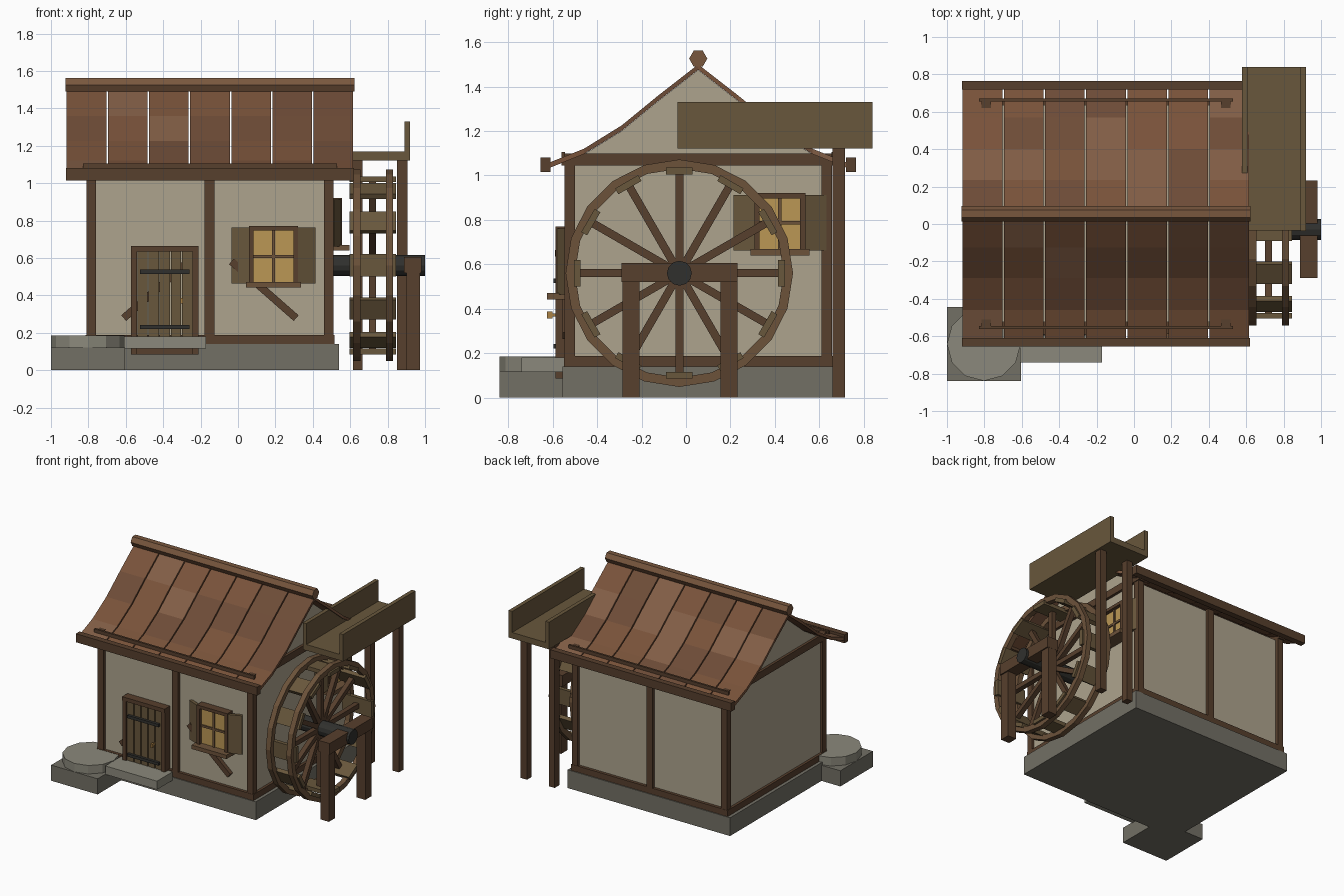
import bpy, bmesh, math, random
from mathutils import Matrix, Vector

if "Cube" in bpy.data.objects:
    bpy.data.objects.remove(bpy.data.objects["Cube"])

random.seed(4)

def mat(name, r, g, b):
    m = bpy.data.materials.new(name)
    m.diffuse_color = (r, g, b, 1)
    m.use_nodes = True
    m.node_tree.nodes["Principled BSDF"].inputs["Base Color"].default_value = m.diffuse_color
    return m

PLASTER = mat("plaster", 0.42, 0.37, 0.27)
DARK = mat("dark_wood", 0.095, 0.05, 0.026)
WOOD = mat("wood", 0.15, 0.085, 0.042)
PLANK = mat("plank_wood", 0.14, 0.095, 0.045)
STONE = mat("stone", 0.17, 0.16, 0.13)
PALE = mat("pale_stone", 0.26, 0.25, 0.2)
IRON = mat("iron", 0.03, 0.03, 0.027)
GLASS = mat("glass", 0.5, 0.31, 0.09)
BRASS = mat("brass", 0.4, 0.22, 0.06)
ROOF = [mat("roof_a", 0.19, 0.085, 0.042), mat("roof_b", 0.155, 0.072, 0.038),
        mat("roof_c", 0.22, 0.11, 0.06)]
RIDGE = mat("ridge_wood", 0.19, 0.095, 0.048)

def finish(name, bm, *mats):
    bmesh.ops.recalc_face_normals(bm, faces=bm.faces)
    me = bpy.data.meshes.new(name)
    bm.to_mesh(me)
    bm.free()
    for m in mats:
        me.materials.append(m)
    ob = bpy.data.objects.new(name, me)
    bpy.context.collection.objects.link(ob)
    return ob

def box(name, x, y, z, m, M=Matrix()):
    """Box from (min, max) pairs, optionally moved by a matrix."""
    bm = bmesh.new()
    c = Matrix.Translation([(a + b) / 2 for a, b in (x, y, z)])
    s = Matrix.Diagonal([b - a for a, b in (x, y, z)] + [1])
    bmesh.ops.create_cube(bm, size=1, matrix=M @ c @ s)
    return finish(name, bm, m)

def cyl(name, sides, r, length, M, m):
    bm = bmesh.new()
    bmesh.ops.create_cone(bm, cap_ends=True, segments=sides, radius1=r, radius2=r,
                          depth=length, matrix=M)
    return finish(name, bm, m)

T = Matrix.Translation
def R(a, axis):
    return Matrix.Rotation(a, 4, axis)

CX, CY = -0.15, 0.055   # house centre

# Foundation, step and millstone
box("foundation", (-0.84, 0.54), (-0.555, 0.665), (0, 0.14), STONE)
box("door_step", (-0.61, -0.17), (-0.74, -0.55), (0.115, 0.18), PALE)
box("millstone_block", (-1, -0.605), (-0.84, -0.445), (0, 0.12), STONE)
cyl("millstone", 12, 0.197, 0.066, T((-0.803, -0.642, 0.152)), PALE)

# Walls and gables
box("walls", (-0.795, 0.495), (-0.525, 0.635), (0.14, 1.04), PLASTER)
PROFILE = [(0, 1.5), (0.18, 1.36), (0.345, 1.225), (0.515, 1.12), (0.69, 1.05)]
for gx in (-0.795, 0.475):
    bm = bmesh.new()
    pts = [(CY - d, z - 0.025) for d, z in PROFILE[3::-1]] + [(CY + d, z - 0.025) for d, z in PROFILE[1:4]]
    pts = [(CY - 0.56, 1.04)] + pts + [(CY + 0.56, 1.04)]
    f = bm.faces.new([bm.verts.new((gx, y, z)) for y, z in pts])
    g = bmesh.ops.extrude_face_region(bm, geom=[f])
    bmesh.ops.translate(bm, vec=(0.02, 0, 0), verts=[v for v in g["geom"] if isinstance(v, bmesh.types.BMVert)])
    finish("gable", bm, PLASTER)

# Timber frame: posts, sills, tie beams
for y in ((-0.548, -0.5), (0.61, 0.658)):
    for x in ((-0.81, -0.76), (-0.178, -0.125), (0.46, 0.51)):
        box("wall_post", x, y, (0.14, 1.05), DARK)
    box("sill_beam", (-0.815, 0.515), y, (0.14, 0.187), DARK)
for x in ((-0.815, -0.765), (0.465, 0.515)):
    box("side_sill_beam", x, (-0.55, 0.66), (0.14, 0.187), DARK)
    box("tie_beam", x, (-0.56, 0.67), (1.045, 1.1), DARK)

# Front diagonal braces
for s in (-1, 1):
    box("brace", (-0.23, 0.23), (-0.556, -0.52), (-0.02, 0.02), DARK,
        T((CX + s * 0.288, 0, 0.43)) @ R(s * 0.72, 'Y'))

# Roof panels: seven curved strips per side, eave beams and battens
for s in (-1, 1):
    for i in range(7):
        x0 = -0.92 + i * 0.22 + 0.004
        bm = bmesh.new()
        rows = [[[bm.verts.new((x, CY + s * d, z - t)) for x in (x0, x0 + 0.212)]
                 for t in (0, 0.024)] for d, z in PROFILE]
        for (a, b), (c, d) in zip(rows, rows[1:]):
            k = random.choice((0, 0, 1, 2))
            for q in ((a[0], a[1], c[1], c[0]), (b[0], b[1], d[1], d[0]),
                      (a[0], b[0], d[0], c[0]), (a[1], b[1], d[1], c[1])):
                bm.faces.new(q).material_index = k
        for a, b in (rows[0], rows[-1]):
            bm.faces.new((a[0], a[1], b[1], b[0]))
        finish("roof_panel", bm, *ROOF)
    y = sorted((CY + s * 0.665, CY + s * 0.71))
    box("eave_beam", (-0.92, 0.62), y, (1.015, 1.08), DARK)
    y = sorted((CY + s * 0.6, CY + s * 0.616))
    box("roof_batten", (-0.83, 0.53), y, (1.075, 1.106), DARK)
cyl("ridge_beam", 6, 0.041, 1.545, T((CX, CY, 1.526)) @ R(math.pi / 2, 'Y'), RIDGE)

# Door with frame, planks, straps and handle
for x in ((-0.572, -0.54), (-0.242, -0.21)):
    box("door_jamb", x, (-0.588, -0.52), (0.085, 0.665), DARK)
box("door_lintel", (-0.572, -0.21), (-0.59, -0.52), (0.635, 0.665), DARK)
box("door_threshold", (-0.572, -0.21), (-0.575, -0.52), (0.085, 0.12), DARK)
for i in range(5):
    x = -0.54 + i * 0.0596
    box("door_plank", (x + 0.002, x + 0.057), (-0.576, -0.52), (0.12, 0.635), PLANK)
for z in (0.22, 0.515):
    box("door_strap", (-0.525, -0.26), (-0.596, -0.57), (z, z + 0.022), IRON)
box("door_handle", (-0.308, -0.293), (-0.625, -0.6), (0.357, 0.387), BRASS)
box("door_handle_stem", (-0.305, -0.296), (-0.61, -0.57), (0.366, 0.378), BRASS)

# Windows: outward is local -y
def window(M, hw, h):
    t = 0.024
    box("window_glass", (-hw + t, hw - t), (-0.035, 0.005), (0, h - t), GLASS, M)
    for s in (-1, 1):
        box("window_jamb", sorted((s * hw, s * (hw - t))), (-0.062, 0), (0, h), DARK, M)
        hinge = M @ T((s * hw, -0.042, 0)) @ R(s * 0.38, 'Z')
        box("shutter", sorted((-s * 0.005, s * 0.097)), (-0.012, 0.012), (-0.004, h - 0.008), PLANK, hinge)
    box("window_head", (-hw, hw), (-0.062, 0), (h - t, h), DARK, M)
    box("window_muntin", (-0.008, 0.008), (-0.045, 0), (0, h - t), WOOD, M)
    box("window_crossbar", (-hw + t, hw - t), (-0.045, 0), (h * 0.44, h * 0.44 + 0.016), WOOD, M)
    box("window_sill", (-hw - 0.018, hw + 0.018), (-0.1, 0), (-0.027, 0.003), WOOD, M)

window(T((0.19, -0.525, 0.468)), 0.13, 0.302)
window(T((0.495, 0.423, 0.666)) @ R(math.pi / 2, 'Z'), 0.115, 0.255)

# Water wheel: rims, paddles, spokes, axle
WY, WZ = -0.03, 0.56
for x0 in (0.615, 0.79):
    bm = bmesh.new()
    ring = []
    for i in range(20):
        a = i * math.tau / 20
        ring.append([bm.verts.new((x, WY + r * math.cos(a), WZ + r * math.sin(a)))
                     for x, r in ((x0, 0.47), (x0, 0.512), (x0 + 0.04, 0.512), (x0 + 0.04, 0.47))])
    for i in range(20):
        a, b = ring[i - 1], ring[i]
        for k in range(4):
            bm.faces.new((a[k - 1], a[k], b[k], b[k - 1]))
    finish("wheel_rim", bm, WOOD)
for i in range(12):
    M = T((0, WY, WZ)) @ R(i * math.tau / 12, 'X')
    box("wheel_paddle", (0.595, 0.845), (-0.06, 0.06), (0.445, 0.475), PLANK, M)
    box("wheel_spoke", (0.7, 0.738), (-0.018, 0.018), (0.03, 0.46), DARK, M)
cyl("wheel_axle", 12, 0.056, 0.51, T((0.745, WY, WZ)) @ R(math.pi / 2, 'Y'), IRON)

# Outer axle trestle
for y in ((-0.286, -0.21), (0.155, 0.231)):
    box("trestle_post", (0.9, 0.973), y, (0, 0.53), DARK)
box("trestle_beam", (0.887, 0.982), (-0.29, 0.232), (0.52, 0.605), DARK)

# Flume on two posts
for x in ((0.615, 0.665), (0.85, 0.905)):
    box("flume_post", x, (0.66, 0.716), (0, 1.13), DARK)
box("flume_floor", (0.58, 0.905), (-0.035, 0.84), (1.122, 1.168), PLANK)
for x in ((0.577, 0.607), (0.889, 0.92)):
    box("flume_side", x, (-0.038, 0.84), (1.122, 1.33), PLANK)
